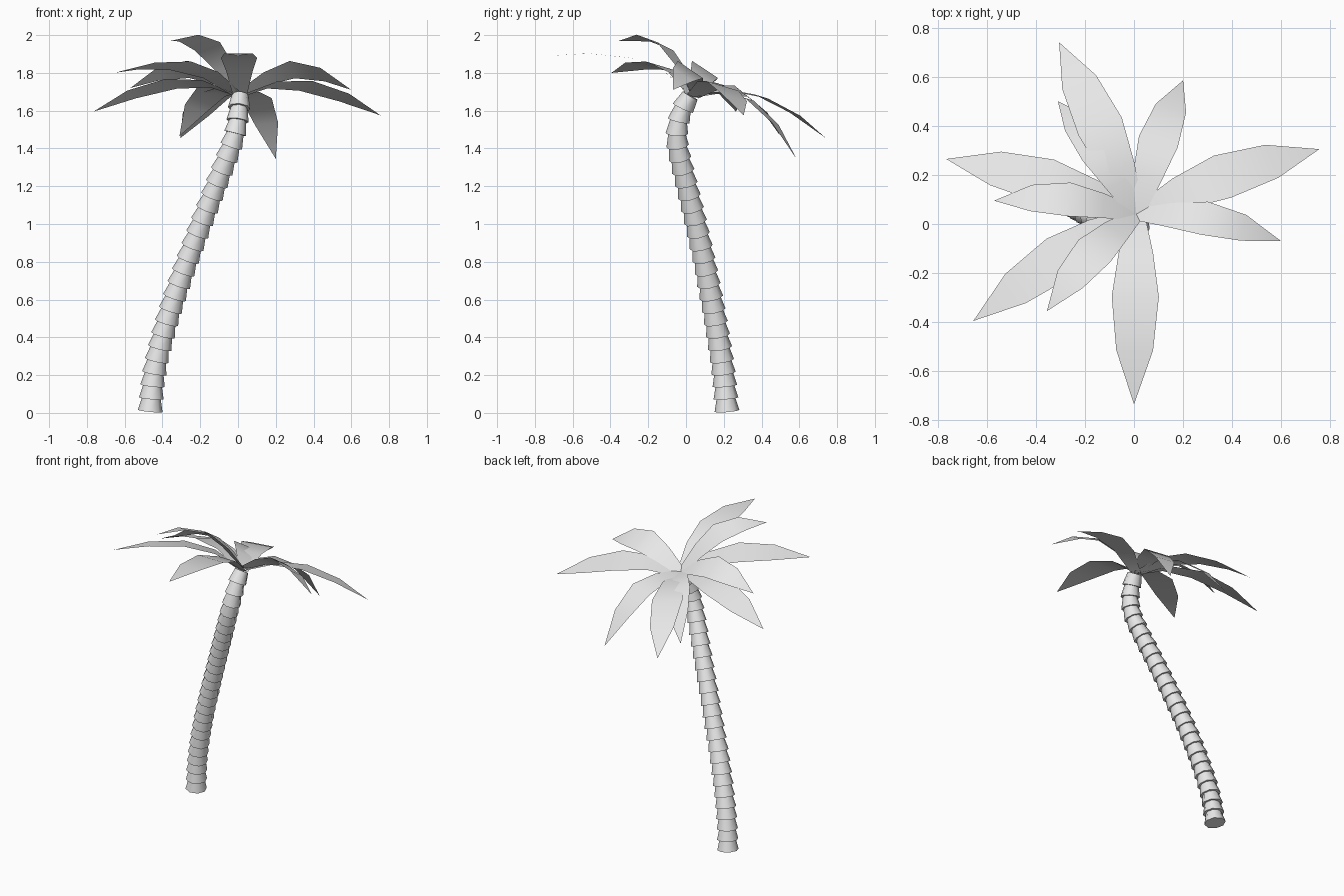
import bpy, bmesh, math
from mathutils import Vector

cube = bpy.data.objects.get("Cube")
if cube:
    bpy.data.objects.remove(cube, do_unlink=True)

grey = bpy.data.materials.new("light_grey")
grey.use_nodes = True
grey.diffuse_color = (0.8, 0.8, 0.8, 1)
grey.node_tree.nodes["Principled BSDF"].inputs["Base Color"].default_value = (0.8, 0.8, 0.8, 1)


def finish(name, bm, angle):
    """Turn a bmesh into a named, smooth-shaded object."""
    mesh = bpy.data.meshes.new(name)
    bm.to_mesh(mesh)
    bm.free()
    mesh.materials.append(grey)
    obj = bpy.data.objects.new(name, mesh)
    bpy.context.collection.objects.link(obj)
    bpy.ops.object.select_all(action='DESELECT')
    obj.select_set(True)
    bpy.context.view_layer.objects.active = obj
    bpy.ops.object.shade_smooth_by_angle(angle=math.radians(angle))


# Trunk centre line
PATH = [Vector(p) for p in (
    (-0.465, 0.217, 0.01), (-0.445, 0.2, 0.2), (-0.40, 0.171, 0.4),
    (-0.34, 0.136, 0.6), (-0.27, 0.097, 0.8), (-0.195, 0.053, 1.0),
    (-0.117, 0.005, 1.2), (-0.04, -0.042, 1.4), (-0.01, -0.047, 1.5),
    (0.004, -0.022, 1.6), (0.012, 0.022, 1.68))]


def along(u):
    """Smooth point on the centre line, u from 0 to 1 by height."""
    z = PATH[0].z + u * (PATH[-1].z - PATH[0].z)
    i = max(k for k in range(len(PATH) - 1) if PATH[k].z <= z + 1e-6)
    a, b = PATH[i], PATH[i + 1]
    before, after = PATH[max(i - 1, 0)], PATH[min(i + 2, len(PATH) - 1)]
    t, span = (z - a.z) / (b.z - a.z), b.z - a.z
    ma = (b - before) / (b.z - before.z) * span
    mb = (after - a) / (after.z - a.z) * span
    return (a * (2*t**3 - 3*t**2 + 1) + ma * (t**3 - 2*t**2 + t)
            + b * (3*t**2 - 2*t**3) + mb * (t**3 - t**2))


# Trunk: stacked collars, each flared at its lower rim
SIDES, COLLARS = 8, 25
bm = bmesh.new()


def ring(u, radius):
    tangent = (along(min(u + 0.02, 1)) - along(max(u - 0.02, 0))).normalized()
    side = Vector((0, 1, 0)).cross(tangent).normalized()
    other = tangent.cross(side)
    return [bm.verts.new(along(u) + radius * (side * math.cos(a) + other * math.sin(a)))
            for a in (2 * math.pi * k / SIDES for k in range(SIDES))]


last = None
for c in range(COLLARS):
    grow = 1 - 0.11 * c / COLLARS
    for u, radius in ((c / COLLARS, 0.066 * grow), ((c + 1) / COLLARS, 0.05 * grow)):
        loop = ring(u, radius)
        if last is None:
            bm.faces.new(reversed(loop))
        else:
            for k in range(SIDES):
                n = (k + 1) % SIDES
                bm.faces.new((last[k], last[n], loop[n], loop[k]))
        last = loop
bm.faces.new(last)
finish("trunk", bm, 50)

# Leaf outline: distance along and half width
LEAF = ((0, 0.035), (0.23, 0.07), (0.47, 0.096), (0.74, 0.075))
RISE = Vector((0, 0.3, 1)).normalized()


def leaf(name, origin, normal, tip, width, arch):
    """One arched leaf blade, its flat cross-section set by the normal."""
    origin, tip = Vector(origin), Vector(tip)
    reach = tip - origin
    side = Vector(normal).cross(reach).normalized()
    bm = bmesh.new()
    rows = []
    for (t, half), rise in zip(LEAF, arch):
        mid = origin + reach * t + RISE * rise * reach.length
        rows.append([bm.verts.new(mid + side * half * width * s) for s in (-1, 1)])
    for a, b in zip(rows, rows[1:]):
        bm.faces.new((a[0], b[0], b[1], a[1]))
    bm.faces.new((rows[-1][0], bm.verts.new(tip), rows[-1][1]))
    finish(name, bm, 60)


# Two tilted whorls: origin, axis, width factor, arch heights, leaf tips
WHORLS = {
    "long_leaf": ((0.01, 0.035, 1.675), (0, 0.3, 1), 1.0, (0, 0.11, 0.135, 0.09), (
        (0, -0.735, 1.89), (-0.655, -0.395, 1.80), (-0.765, 0.265, 1.595),
        (-0.305, 0.74, 1.455), (0.755, 0.305, 1.575))),
    "short_leaf": ((0.01, 0.04, 1.69), (0.1, 0.66, 1), 0.86, (0, 0.13, 0.205, 0.15), (
        (0.6, -0.07, 1.71), (-0.355, -0.355, 1.97), (-0.57, 0.095, 1.72),
        (-0.31, 0.5, 1.465), (0.2, 0.585, 1.345))),
}
for name, (origin, axis, width, arch, tips) in WHORLS.items():
    for i, tip in enumerate(tips, 1):
        leaf(f"{name}_{i}", origin, axis, tip, width, arch)
